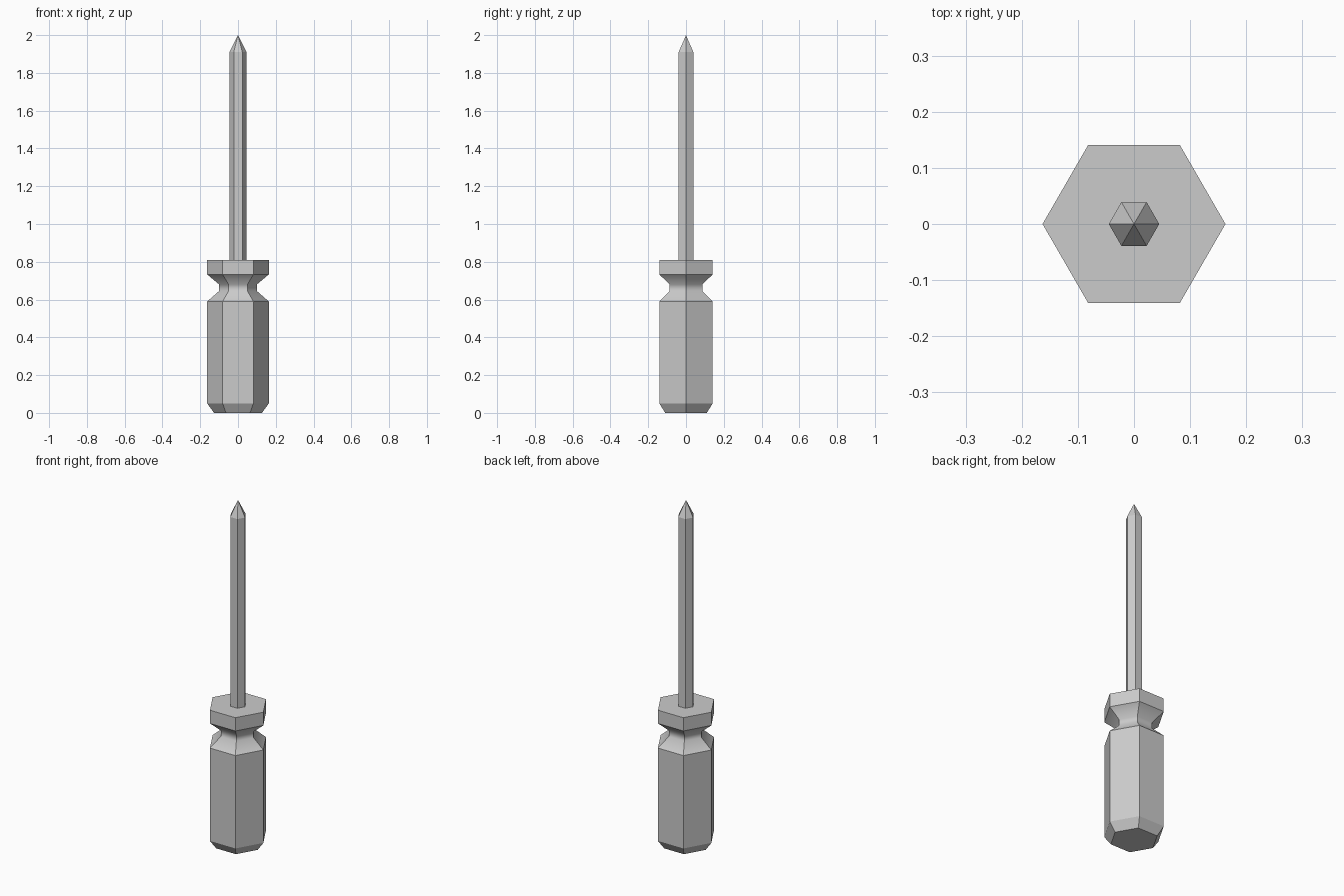
import bpy, bmesh, math

cube = bpy.data.objects.get("Cube")
if cube:
    bpy.data.objects.remove(cube, do_unlink=True)

SIDES = 6

grey = bpy.data.materials.new("plain grey")
grey.use_nodes = True
grey.diffuse_color = (0.6, 0.6, 0.6, 1)
grey.node_tree.nodes["Principled BSDF"].inputs["Base Color"].default_value = grey.diffuse_color


def hex_lathe(name, profile, smooth_z=None):
    """Stack hexagonal rings (radius, z); radius 0 closes to a point.
    Faces between the smooth_z heights blend vertically, with sharp corners."""
    bm = bmesh.new()
    rings = []
    for r, z in profile:
        count = SIDES if r else 1
        rings.append([bm.verts.new((r * math.cos(math.tau * i / SIDES),
                                    r * math.sin(math.tau * i / SIDES), z))
                      for i in range(count)])
    for low, high in zip(rings, rings[1:]):
        for i in range(SIDES):
            j = (i + 1) % SIDES
            if len(high) == 1:
                bm.faces.new((low[i], low[j], high[0]))
            else:
                bm.faces.new((low[i], low[j], high[j], high[i]))
    bm.faces.new(rings[0][::-1])
    if len(rings[-1]) > 1:
        bm.faces.new(rings[-1])
    bm.normal_update()
    if smooth_z:
        bottom, top = smooth_z
        for f in bm.faces:
            f.smooth = bottom < f.calc_center_median().z < top
        for e in bm.edges:
            a, b = (v.co.z for v in e.verts)
            inside = bottom + 0.01 < a < top - 0.01
            e.smooth = abs(a - b) < 1e-5 and inside
    mesh = bpy.data.meshes.new(name)
    bm.to_mesh(mesh)
    bm.free()
    mesh.materials.append(grey)
    obj = bpy.data.objects.new(name, mesh)
    bpy.context.collection.objects.link(obj)
    return obj


# Handle: chamfered butt, long grip, pinched neck and collar
R = 0.163
hex_lathe("handle", [(0.127, 0), (R, 0.05), (R, 0.59), (0.1, 0.645),
                     (0.1, 0.68), (R, 0.733), (R, 0.81)], smooth_z=(0.59, 0.733))

# Shaft with pointed tip, seated in the collar
hex_lathe("shaft", [(0.045, 0.78), (0.045, 1.91), (0, 2.0)])
